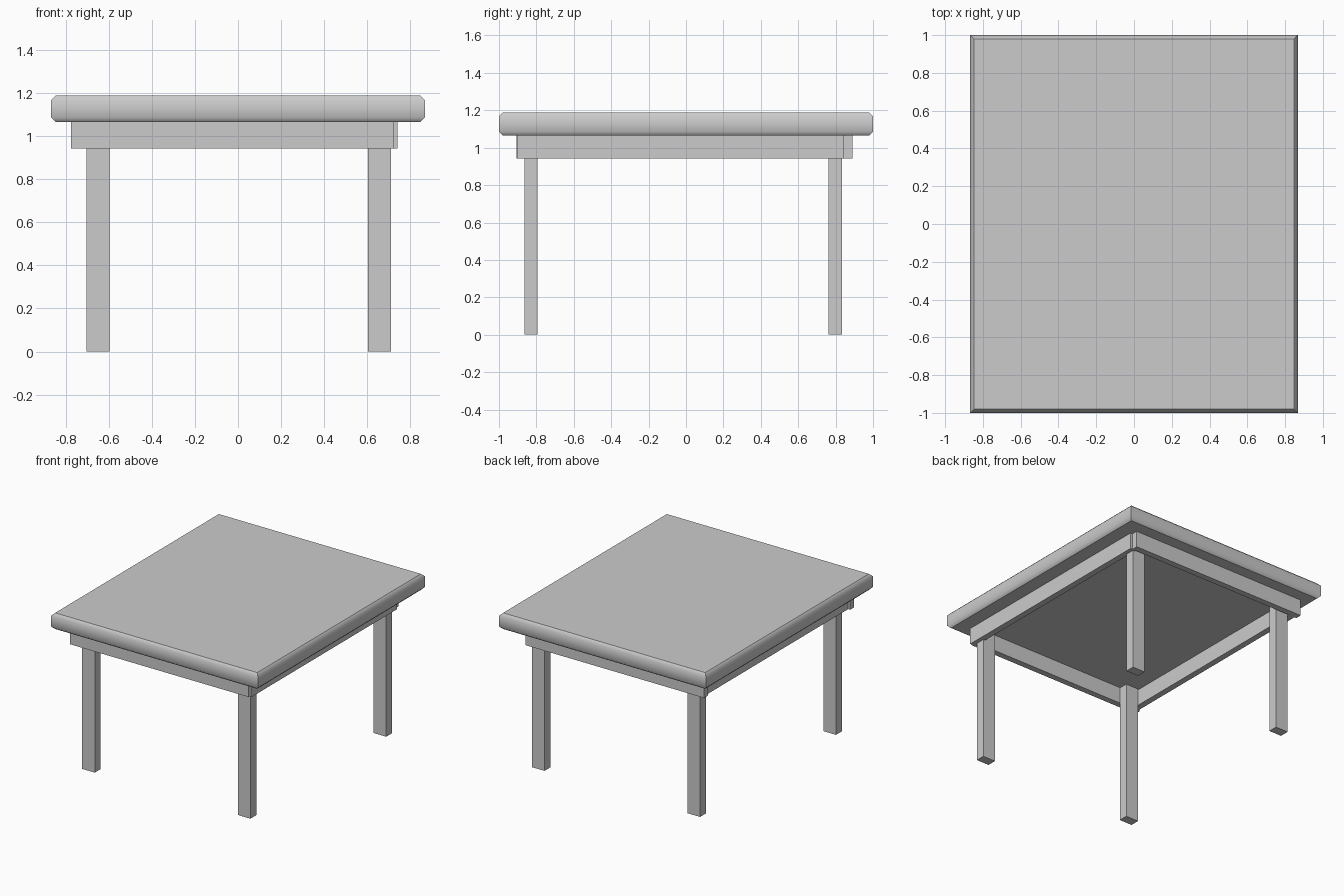
import bpy, bmesh, math

if "Cube" in bpy.data.objects:
    bpy.data.objects.remove(bpy.data.objects["Cube"])


def box(name, x0, x1, y0, y1, z0, z1, chamfer=0.0):
    """Box from its limits; chamfer rounds the top and bottom rims only."""
    bm = bmesh.new()
    bmesh.ops.create_cube(bm, size=1)
    for v in bm.verts:
        v.co.x = x1 if v.co.x > 0 else x0
        v.co.y = y1 if v.co.y > 0 else y0
        v.co.z = z1 if v.co.z > 0 else z0
    if chamfer:
        rims = [e for e in bm.edges if abs(e.verts[0].co.z - e.verts[1].co.z) < 1e-6]
        bmesh.ops.bevel(bm, geom=rims, offset=chamfer, segments=1,
                        affect='EDGES', profile=0.5)
        bm.normal_update()
        # smooth sides, flat top and underside, sharp mitred corners
        for f in bm.faces:
            f.smooth = abs(f.normal.z) < 0.99
        for e in bm.edges:
            e.smooth = e.calc_face_angle(0) < math.radians(50)
    mesh = bpy.data.meshes.new(name)
    bm.to_mesh(mesh)
    bm.free()
    obj = bpy.data.objects.new(name, mesh)
    bpy.context.collection.objects.link(obj)
    return obj


TOP, UNDER, RAIL = 1.188, 1.066, 0.942

# table top with softened rim
box("table_top", -0.867, 0.867, -1, 1, UNDER, TOP, 0.02)

# apron rails, slightly stepped at the corners
box("front_apron", -0.774, 0.722, -0.907, -0.86, RAIL, UNDER)
box("back_apron", -0.774, 0.722, 0.843, 0.89, RAIL, UNDER)
box("right_apron", 0.693, 0.74, -0.9, 0.845, RAIL, UNDER)
box("left_apron", -0.757, -0.71, -0.9, 0.845, RAIL, UNDER)

# four legs
for side, lx in (("left", -0.702), ("right", 0.603)):
    for end, y0, y1 in (("front", -0.864, -0.794), ("back", 0.762, 0.834)):
        box(f"{end}_{side}_leg", lx, lx + 0.106, y0, y1, 0, UNDER)
